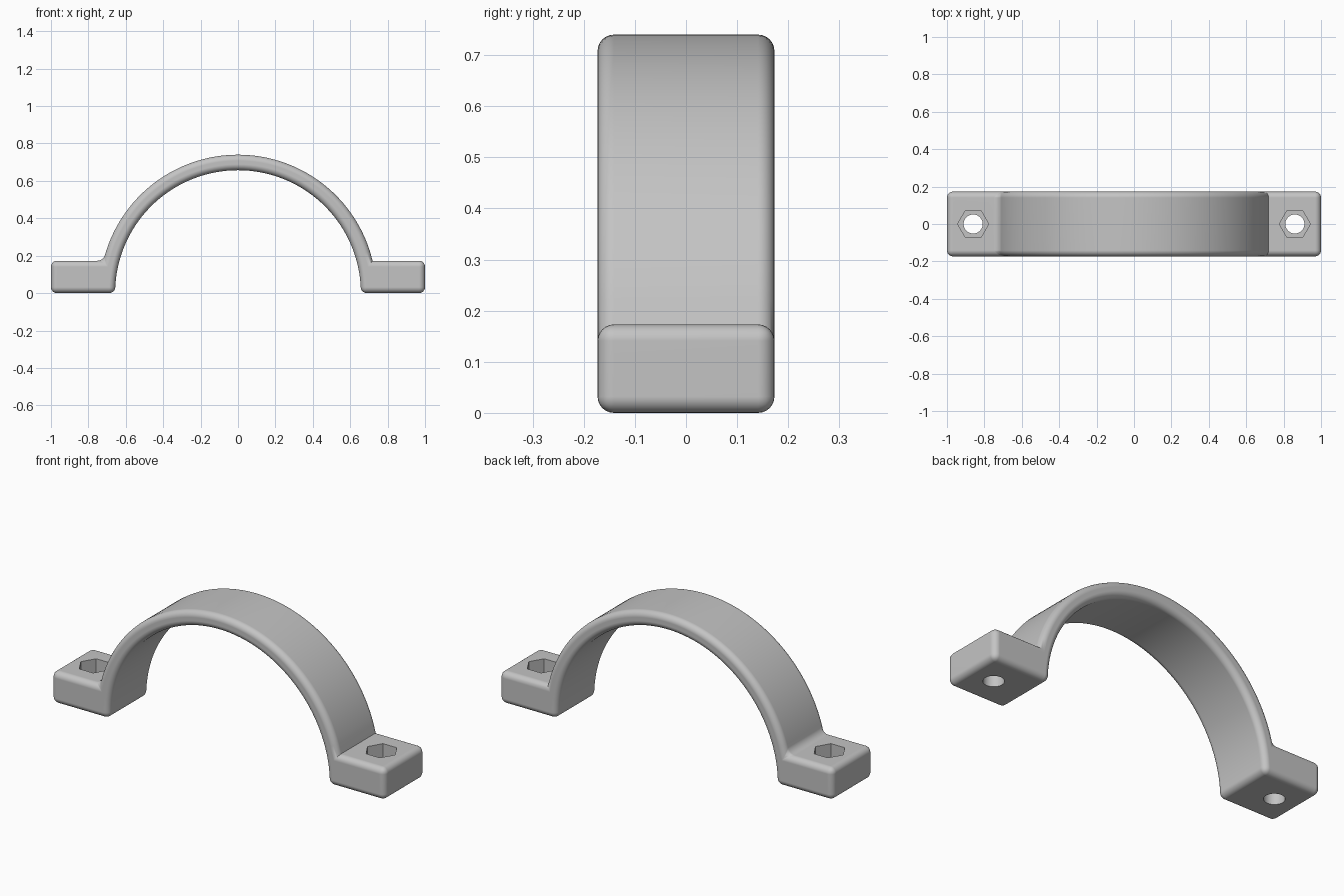
import bpy
import bmesh
from math import asin, cos, sin, pi, radians

cube = bpy.data.objects.get("Cube")
if cube:
    bpy.data.objects.remove(cube, do_unlink=True)

HALF_W = 0.173      # half of the strap width
FOOT_H = 0.173
R_IN, R_OUT = 0.657, 0.74
ROUND = 0.032
HOLE_X = 0.86
STEPS = 64

grey = bpy.data.materials.new("plain grey")
grey.use_nodes = True
color = (0.55, 0.55, 0.55, 1)
grey.diffuse_color = color
grey.node_tree.nodes["Principled BSDF"].inputs["Base Color"].default_value = color


def arc(radius, start):
    """Arc from +x over the top to -x, with longer end steps to leave room for rounding."""
    a, b = start + 0.07, pi - start - 0.07
    angles = [start] + [a + (b - a) * i / STEPS for i in range(STEPS + 1)] + [pi - start]
    return [(radius * cos(t), radius * sin(t)) for t in angles]


# Clamp outline: inner arch, left foot, outer arch, right foot
outer = arc(R_OUT, asin(FOOT_H / R_OUT))
outline = arc(R_IN, 0) + [(-1, 0), (-1, FOOT_H)] + outer[::-1] + [(1, FOOT_H), (1, 0)]

bm = bmesh.new()
face = bm.faces.new([bm.verts.new((x, -HALF_W, z)) for x, z in outline])
extruded = bmesh.ops.extrude_face_region(bm, geom=[face])["geom"]
for v in extruded:
    if isinstance(v, bmesh.types.BMVert):
        v.co.y = HALF_W
bmesh.ops.recalc_face_normals(bm, faces=bm.faces)

# Round every hard edge, but keep the right foot's inner corner crisp
right_corner = outer[0][0]
edges = [e for e in bm.edges if e.calc_face_angle(0) > radians(30)
         and not all(abs(v.co.x - right_corner) < 1e-4 for v in e.verts)]
bmesh.ops.bevel(bm, geom=edges, offset=ROUND, offset_type="OFFSET", segments=6,
                profile=0.5, affect="EDGES", clamp_overlap=False)
bmesh.ops.recalc_face_normals(bm, faces=bm.faces)
mesh = bpy.data.meshes.new("pipe_clamp")
bm.to_mesh(mesh)
bm.free()
clamp = bpy.data.objects.new("pipe_clamp", mesh)
bpy.context.collection.objects.link(clamp)
mesh.materials.append(grey)


def cut(name, x, sides, radius, bottom):
    """Cut an upright prism out of the clamp, from the given height upward."""
    bpy.ops.mesh.primitive_cylinder_add(vertices=sides, radius=radius, depth=0.4,
                                        location=(x, 0, bottom + 0.2))
    tool = bpy.context.object
    tool.name = name
    tool.hide_render = True
    if sides == 6:
        tool.rotation_euler.z = radians(30)   # points along x
    tool.data.materials.append(grey)
    bpy.context.view_layer.update()
    mod = clamp.modifiers.new(name, "BOOLEAN")
    mod.operation = "DIFFERENCE"
    mod.solver = "EXACT"
    mod.object = tool
    bpy.context.view_layer.objects.active = clamp
    bpy.ops.object.modifier_apply(modifier=mod.name)
    bpy.data.objects.remove(tool, do_unlink=True)


# Bolt holes with hexagonal nut pockets
for side in (-1, 1):
    cut("bolt_hole", side * HOLE_X, 40, 0.051, -0.1)
    cut("nut_pocket", side * HOLE_X, 6, 0.083, 0.075)

# Smooth shading with crisp hole edges
bpy.ops.object.select_all(action="DESELECT")
clamp.select_set(True)
bpy.context.view_layer.objects.active = clamp
bpy.ops.object.shade_smooth_by_angle(angle=radians(30))
weighted = clamp.modifiers.new("even_shading", "WEIGHTED_NORMAL")
weighted.keep_sharp = True
